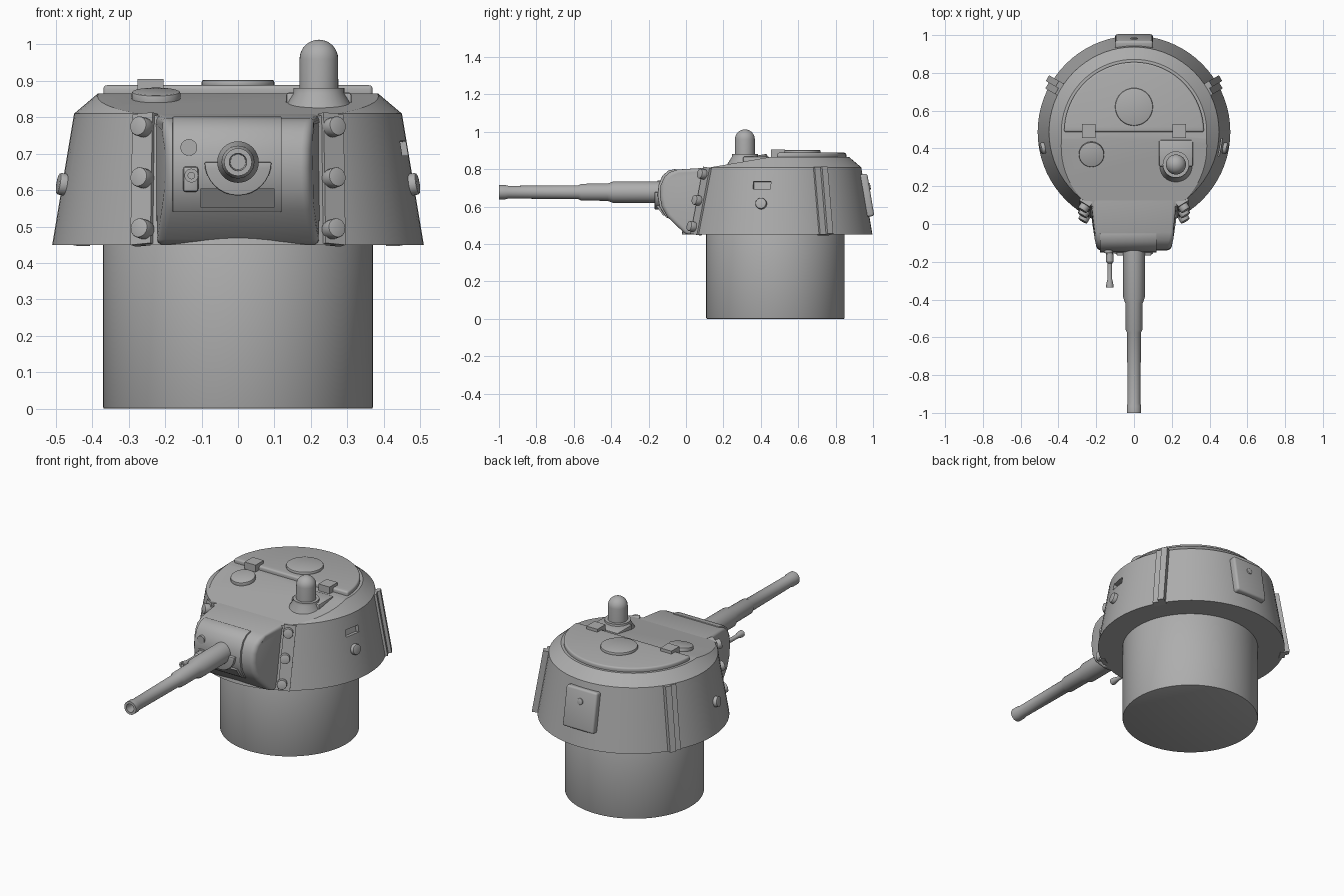
import bpy
import bmesh
from math import radians, acos, asin, atan, sin, cos, pi
from mathutils import Matrix, Vector

if "Cube" in bpy.data.objects:
    bpy.data.objects.remove(bpy.data.objects["Cube"])

steel = bpy.data.materials.new("grey steel")
steel.use_nodes = True
GREY = (0.42, 0.42, 0.42, 1)
steel.diffuse_color = GREY
steel.node_tree.nodes["Principled BSDF"].inputs["Base Color"].default_value = GREY

CENTRE_Y = 0.487
TILT = atan(1 / 6)
move = lambda x, y, z: Matrix.Translation((x, y, z))
FORWARD = Matrix.Rotation(pi / 2, 4, "X")      # local z becomes -y
SIDEWAYS = Matrix(((0, 0, 1, 0), (1, 0, 0, 0), (0, 1, 0, 0), (0, 0, 0, 1)))  # local z becomes x


def lathe(profile, steps=32):
    """Turn a (radius, height) profile about z."""
    bm = bmesh.new()
    vs = [bm.verts.new((r, 0, z)) for r, z in profile]
    es = [bm.edges.new(pair) for pair in zip(vs, vs[1:])]
    bmesh.ops.spin(bm, geom=vs + es, cent=(0, 0, 0), axis=(0, 0, 1),
                   angle=2 * pi, steps=steps, use_merge=True)
    bmesh.ops.remove_doubles(bm, verts=bm.verts, dist=0.0001)
    return bm


def disc(radius, low, high, steps=32):
    return lathe([(0, low), (radius, low), (radius, high), (0, high)], steps)


def prism(points, low, high):
    """Extrude a flat outline along local z."""
    bm = bmesh.new()
    face = bm.faces.new([bm.verts.new((x, y, low)) for x, y in points])
    ext = bmesh.ops.extrude_face_region(bm, geom=[face])
    top = [g for g in ext["geom"] if isinstance(g, bmesh.types.BMVert)]
    bmesh.ops.translate(bm, verts=top, vec=(0, 0, high - low))
    return bm


def box(w, h, low, high):
    return prism([(-w / 2, -h / 2), (w / 2, -h / 2), (w / 2, h / 2), (-w / 2, h / 2)], low, high)


def add(name, bm, matrix=Matrix(), bevel=0, segments=2, mirror=False):
    """Place a part, round its sharp edges, optionally mirror it in x."""
    bmesh.ops.recalc_face_normals(bm, faces=bm.faces)
    if bevel:
        sharp = [e for e in bm.edges if e.calc_face_angle(0) > radians(32)]
        bmesh.ops.bevel(bm, geom=sharp, offset=bevel, segments=segments,
                        profile=0.5, affect="EDGES", clamp_overlap=True)
    bm.transform(matrix)
    if mirror:
        copy = bmesh.ops.duplicate(bm, geom=bm.verts[:] + bm.edges[:] + bm.faces[:])
        new = [g for g in copy["geom"] if isinstance(g, bmesh.types.BMVert)]
        for v in new:
            v.co.x = -v.co.x
    bmesh.ops.recalc_face_normals(bm, faces=bm.faces)
    mesh = bpy.data.meshes.new(name)
    bm.to_mesh(mesh)
    bm.free()
    mesh.materials.append(steel)
    obj = bpy.data.objects.new(name, mesh)
    bpy.context.collection.objects.link(obj)
    smooth(obj)
    return obj


def smooth(obj):
    bpy.ops.object.select_all(action="DESELECT")
    obj.select_set(True)
    bpy.context.view_layer.objects.active = obj
    bpy.ops.object.shade_smooth_by_angle(angle=radians(32))


def wall_radius(z):
    return 0.51 - (z - 0.45) / 6


def wall(angle, z):
    """Frame on the sloped wall: local z outward, local y up the slope."""
    c, s, r = cos(angle), sin(angle), wall_radius(z)
    out = Vector((cos(TILT) * c, cos(TILT) * s, sin(TILT)))
    up = Vector((-sin(TILT) * c, -sin(TILT) * s, cos(TILT)))
    m = Matrix((up.cross(out), up, out)).transposed().to_4x4()
    return move(r * c, CENTRE_Y + r * s, z) @ m


def roof_z(y):
    return 0.865 + min(0, y - 0.45) * ROOF_SLOPE


ROOF_SLOPE = 0.172

# Basket and turret shell with sloping front roof
add("turret_basket", disc(0.37, 0, 0.46, 72), move(0, 0.478, 0), bevel=0.004)
shell = lathe([(0, 0.45), (0.51, 0.45), (0.45, 0.81), (0.385, 0.865), (0, 0.865)], 72)
shell.transform(move(0, CENTRE_Y, 0))
bmesh.ops.recalc_face_normals(shell, faces=shell.faces)
bmesh.ops.bisect_plane(shell, geom=shell.verts[:] + shell.edges[:] + shell.faces[:],
                       plane_co=(0, 0.45, 0.865), plane_no=(0, -ROOF_SLOPE, 1), clear_outer=True)
bmesh.ops.holes_fill(shell, edges=[e for e in shell.edges if e.is_boundary], sides=0)
turret = add("turret_shell", shell)

# Vision slots cut in the side walls, with pistol plugs below
side = asin(-0.082 / 0.47)
cutter = add("slot_cutter", box(0.095, 0.04, -0.025, 0.05), wall(side, 0.715), mirror=True)
cutter.hide_render = True
cut = turret.modifiers.new("slots", "BOOLEAN")
cut.operation, cut.object, cut.solver = "DIFFERENCE", cutter, "EXACT"
bpy.context.view_layer.objects.active = turret
bpy.ops.object.modifier_apply(modifier=cut.name)
bpy.data.objects.remove(cutter)
smooth(turret)
add("pistol_plugs", disc(0.03, -0.02, 0.02), wall(side, 0.615), bevel=0.006, mirror=True)

# Side ribs and rear door
add("side_rib_bases", box(0.07, 0.365, -0.02, 0.012), wall(radians(30), 0.63), mirror=True)
add("side_ribs", box(0.035, 0.365, -0.02, 0.03),
    wall(radians(30), 0.63) @ move(0.018, 0, 0), mirror=True)
rear = wall(pi / 2, 0.66)
add("rear_door", box(0.2, 0.23, -0.02, 0.026), rear, bevel=0.012, segments=3)
add("rear_door_plug", disc(0.018, 0, 0.032, 20), rear @ move(0, 0.045, 0), bevel=0.003)

# Front flanges and their bolts
flange = wall(-acos(0.26 / wall_radius(0.63)), 0.63) @ Matrix.Rotation(radians(-5), 4, "Z")
add("front_flanges", box(0.065, 0.365, -0.02, 0.01), flange, mirror=True)
for label, z in (("upper", 0.77), ("middle", 0.63), ("lower", 0.49)):
    frame = wall(-acos(0.252 / wall_radius(z)), z)
    add(label + "_flange_bolts", disc(0.027, 0, 0.042, 20), frame, bevel=0.004, mirror=True)

# Roof hatch, its cap and hinges
arc = [(0.37 * cos(pi * i / 40), 0.37 * sin(pi * i / 40)) for i in range(41)]
add("roof_hatch", prism(arc, 0.85, 0.888), move(0, CENTRE_Y, 0), bevel=0.01, segments=3)
add("hatch_cap", disc(0.1, 0.88, 0.903, 40), move(0, 0.62, 0), bevel=0.007)
add("hatch_hinges", box(0.072, 0.075, 0.85, 0.905), move(0.24, 0.492, 0), mirror=True)

# Roof vent lying on the slope
vent = move(-0.225, 0.37, roof_z(0.37)) @ Matrix.Rotation(atan(ROOF_SLOPE), 4, "X")
add("roof_vent", disc(0.067, -0.02, 0.02, 40), vent, bevel=0.006)

# Periscope dome on its raised seat
add("dome_seat", box(0.18, 0.14, 0.82, 0.868), move(0.222, 0.375, 0), bevel=0.008)
dome = [(0, 0.81), (0.095, 0.81), (0.092, 0.83), (0.07, 0.866), (0.07, 0.88), (0.053, 0.88)]
dome += [(0.053 * cos(pi * i / 16), 0.96 + 0.053 * sin(pi * i / 16)) for i in range(8)]
add("periscope_dome", lathe(dome + [(0, 1.013)]), move(0.222, 0.315, 0))

# Mantlet housing, narrowing toward the front
housing = prism([(0.2, 0.45), (0, 0.45), (-0.1, 0.545), (-0.13, 0.6), (-0.14, 0.66),
                 (-0.135, 0.715), (-0.115, 0.76), (-0.085, 0.785), (-0.045, 0.798),
                 (0.14, 0.81), (0.2, 0.81)], -1, 1)
for v in housing.verts:
    v.co.z *= min(0.23, 0.195 + (v.co.x + 0.14) * 0.22)
add("mantlet_housing", housing, SIDEWAYS, bevel=0.022, segments=4)

# Gun shield, chin and collar
shield = [(-0.05, 0.54), (-0.105, 0.54), (-0.142, 0.6), (-0.152, 0.66), (-0.147, 0.715),
          (-0.126, 0.766), (-0.094, 0.793), (-0.05, 0.803)]
add("gun_shield", prism(shield, -0.18, 0.12), SIDEWAYS, bevel=0.004)
chin = [(-0.05, 0.552), (-0.122, 0.552), (-0.16, 0.605), (-0.05, 0.605)]
add("shield_chin", prism(chin, -0.103, 0.1), SIDEWAYS)
half = [(0.092 * cos(a), 0.092 * sin(a)) for a in (pi + pi * i / 16 for i in range(17))]
add("gun_collar", prism(half, 0.1, 0.168), move(0, 0, 0.677) @ FORWARD, bevel=0.004)

# Stepped barrel with a hollow muzzle
barrel = [(0, 0.05), (0.057, 0.05), (0.057, 0.39), (0.046, 0.42), (0.045, 0.56),
          (0.037, 0.575), (0.034, 0.95), (0.038, 0.965), (0.038, 1), (0.024, 1),
          (0.021, 0.9), (0, 0.9)]
add("gun_barrel", lathe(barrel), move(0, 0, 0.677) @ FORWARD)

# Coaxial gun, its slot plate and the sight port
add("coaxial_slot", box(0.042, 0.07, 0.1, 0.16), move(-0.13, 0, 0.63) @ FORWARD, bevel=0.008)
coaxial = [(0, 0.1), (0.019, 0.1), (0.019, 0.2), (0.012, 0.21), (0.012, 0.29),
           (0.019, 0.32), (0.019, 0.335), (0.009, 0.335), (0.009, 0.3), (0, 0.3)]
add("coaxial_gun", lathe(coaxial, 20), move(-0.128, 0, 0.64) @ FORWARD)
add("sight_port", disc(0.023, 0.1, 0.153, 24), move(-0.135, 0, 0.717) @ FORWARD)
